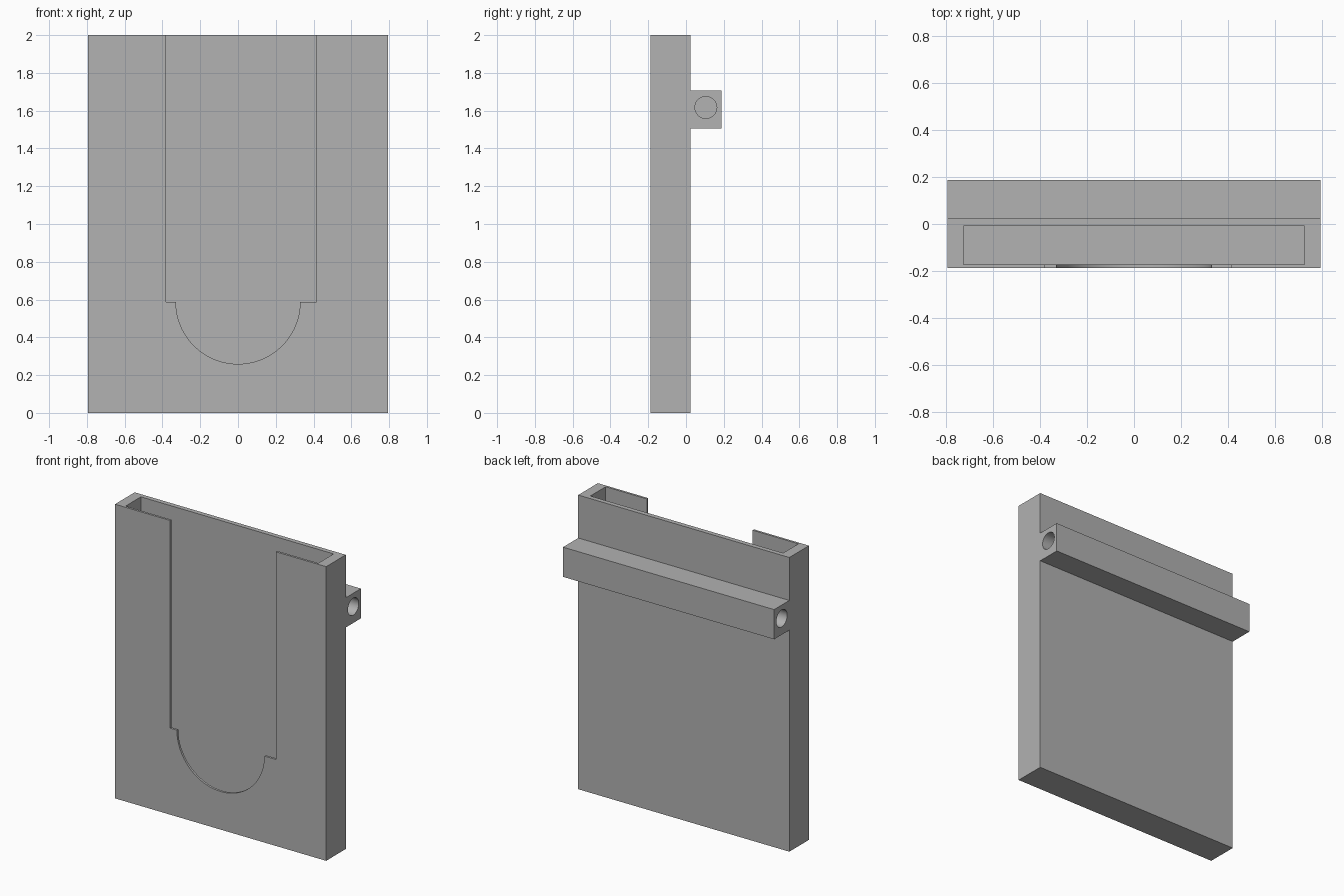
import bpy, bmesh, math

cube = bpy.data.objects.get("Cube")
if cube:
    bpy.data.objects.remove(cube, do_unlink=True)

grey = bpy.data.materials.new("plain grey")
grey.use_nodes = True
grey.diffuse_color = (0.445, 0.445, 0.445, 1)
grey.node_tree.nodes["Principled BSDF"].inputs["Base Color"].default_value = grey.diffuse_color

HALF_W, HEIGHT = 0.794, 2.0
FRONT, BACK, RAIL_BACK = -0.187, 0.024, 0.187


def prism(name, profile, axis, start, end):
    """Extrude a 2D profile along x (profile is y, z) or y (profile is x, z)."""
    bm = bmesh.new()
    place = (lambda p: (start, *p)) if axis == "x" else (lambda p: (p[0], start, p[1]))
    face = bm.faces.new([bm.verts.new(place(p)) for p in profile])
    moved = bmesh.ops.extrude_face_region(bm, geom=[face])["geom"]
    step = (end - start, 0, 0) if axis == "x" else (0, end - start, 0)
    bmesh.ops.translate(bm, vec=step, verts=[g for g in moved if isinstance(g, bmesh.types.BMVert)])
    bmesh.ops.recalc_face_normals(bm, faces=bm.faces)
    mesh = bpy.data.meshes.new(name)
    bm.to_mesh(mesh)
    bm.free()
    mesh.materials.append(grey)
    obj = bpy.data.objects.new(name, mesh)
    bpy.context.collection.objects.link(obj)
    return obj


def box(name, x0, x1, y0, y1, z0, z1):
    return prism(name, [(y0, z0), (y1, z0), (y1, z1), (y0, z1)], "x", x0, x1)


def arc(cx, cz, radius, a0, a1, steps):
    angles = [a0 + (a1 - a0) * i / steps for i in range(steps + 1)]
    return [(cx + radius * math.cos(a), cz + radius * math.sin(a)) for a in angles]


def cut(target, cutter):
    mod = target.modifiers.new("cut", "BOOLEAN")
    mod.operation, mod.solver, mod.object = "DIFFERENCE", "EXACT", cutter
    cutter.hide_render = True
    bpy.ops.object.select_all(action="DESELECT")
    bpy.context.view_layer.objects.active = target
    target.select_set(True)
    bpy.ops.object.modifier_apply(modifier=mod.name)
    bpy.data.objects.remove(cutter, do_unlink=True)


# Open-topped holder with a thin front wall
holder = box("holder_body", -HALF_W, HALF_W, FRONT, BACK, 0, HEIGHT)
cut(holder, box("pocket_cutter", -0.725, 0.725, -0.172, -0.008, 0.07, HEIGHT + 0.1))

# Front window: straight slot ending in a narrower half circle
slot_z = 0.588
window = [(-0.38, HEIGHT + 0.1), (-0.38, slot_z)]
window += arc(0, slot_z, 0.329, math.pi, 2 * math.pi, 48)
window += [(0.415, slot_z), (0.415, HEIGHT + 0.1)]
cut(holder, prism("window_cutter", window, "y", FRONT - 0.1, -0.1))

# Mounting rail across the back, with a blind round hole in each end
rail = box("mounting_rail", -HALF_W, HALF_W, BACK - 0.005, RAIL_BACK, 1.506, 1.708)
hole = arc(0.105, 1.617, 0.058, 0, 2 * math.pi, 40)[:-1]
for side in (-1, 1):
    cut(rail, prism("hole_cutter", hole, "x", side * 0.5, side * (HALF_W + 0.1)))

# Smooth the curved walls, keep corners sharp
for part in (holder, rail):
    bpy.ops.object.select_all(action="DESELECT")
    bpy.context.view_layer.objects.active = part
    part.select_set(True)
    bpy.ops.object.shade_smooth_by_angle(angle=math.radians(30))
